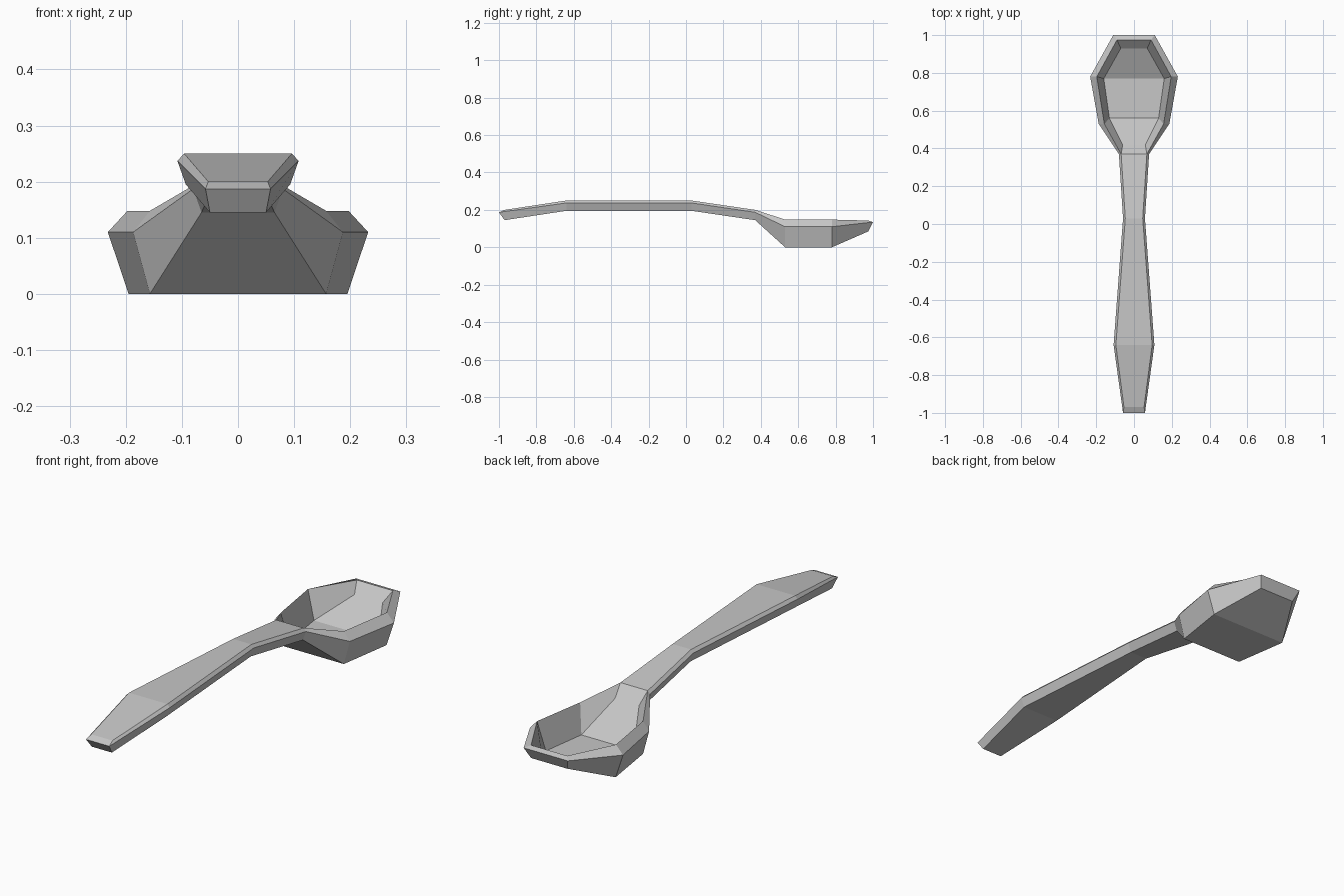
import bpy
import bmesh

default_cube = bpy.data.objects.get("Cube")
if default_cube:
    bpy.data.objects.remove(default_cube, do_unlink=True)

# Single grey metal material
metal = bpy.data.materials.new("grey_metal")
metal.use_nodes = True
grey = (0.57, 0.57, 0.57, 1)
metal.diffuse_color = grey
metal.node_tree.nodes["Principled BSDF"].inputs["Base Color"].default_value = grey


def handle_section(y, top, width, lip=0):
    """Half section (half width, y, z) from underside to upper face."""
    edge = (width, y - lip, top - 0.013)
    upper = (width - 0.012, y, top)
    lower = (width - 0.015, y, top - 0.055)
    return [lower, edge, upper, upper]


# Handle sections, front tip to neck
sections = [
    handle_section(-0.97, 0.2, 0.065, lip=0.03),
    handle_section(-0.64, 0.25, 0.108),
    handle_section(0.03, 0.25, 0.058),
    handle_section(0.37, 0.2, 0.08),
]
sections[0][0] = (0.05, -0.97, 0.145)
sections[0][1] = (0.058, -1, 0.187)

# Neck repeats the last section, stepping down into the bowl
neck = sections[-1][:3] + [(0.06, 0.42, 0.15)]
sections.append(neck)

# Bowl sections: underside, outer edge, rim, inner floor
sections += [
    [(0.157, 0.53, 0), (0.187, 0.53, 0.11), (0.157, 0.53, 0.148), (0.13, 0.56, 0.02)],
    [(0.195, 0.78, 0), (0.232, 0.78, 0.11), (0.197, 0.78, 0.148), (0.16, 0.77, 0.02)],
    [(0.09, 0.975, 0.085), (0.11, 1, 0.135), (0.09, 0.975, 0.143), (0.07, 0.93, 0.1)],
]

mesh_builder = bmesh.new()
shared = {}


def vertex(point):
    """Reuse the vertex when two sections share a point."""
    if point not in shared:
        shared[point] = mesh_builder.verts.new(point)
    return shared[point]


def add_face(corners):
    unique = list(dict.fromkeys(corners))
    if len(unique) > 2:
        mesh_builder.faces.new(unique)


# Mirror each half section into a closed ring
rings = []
for half in sections:
    left_side = [vertex(point) for point in half]
    right_side = [vertex((-x, y, z)) for x, y, z in reversed(half)]
    rings.append(left_side + right_side)

# Skin between neighbouring rings
for ring, following in zip(rings, rings[1:]):
    for i in range(len(ring)):
        j = (i + 1) % len(ring)
        add_face([ring[i], ring[j], following[j], following[i]])

# Close the handle tip and the bowl tip
for ring in (rings[0], rings[-1]):
    for i in range(len(ring) // 2 - 1):
        add_face([ring[i], ring[i + 1], ring[-i - 2], ring[-i - 1]])

bmesh.ops.recalc_face_normals(mesh_builder, faces=mesh_builder.faces[:])
mesh = bpy.data.meshes.new("spoon")
mesh_builder.to_mesh(mesh)
mesh_builder.free()
mesh.materials.append(metal)
spoon = bpy.data.objects.new("spoon", mesh)
bpy.context.collection.objects.link(spoon)
